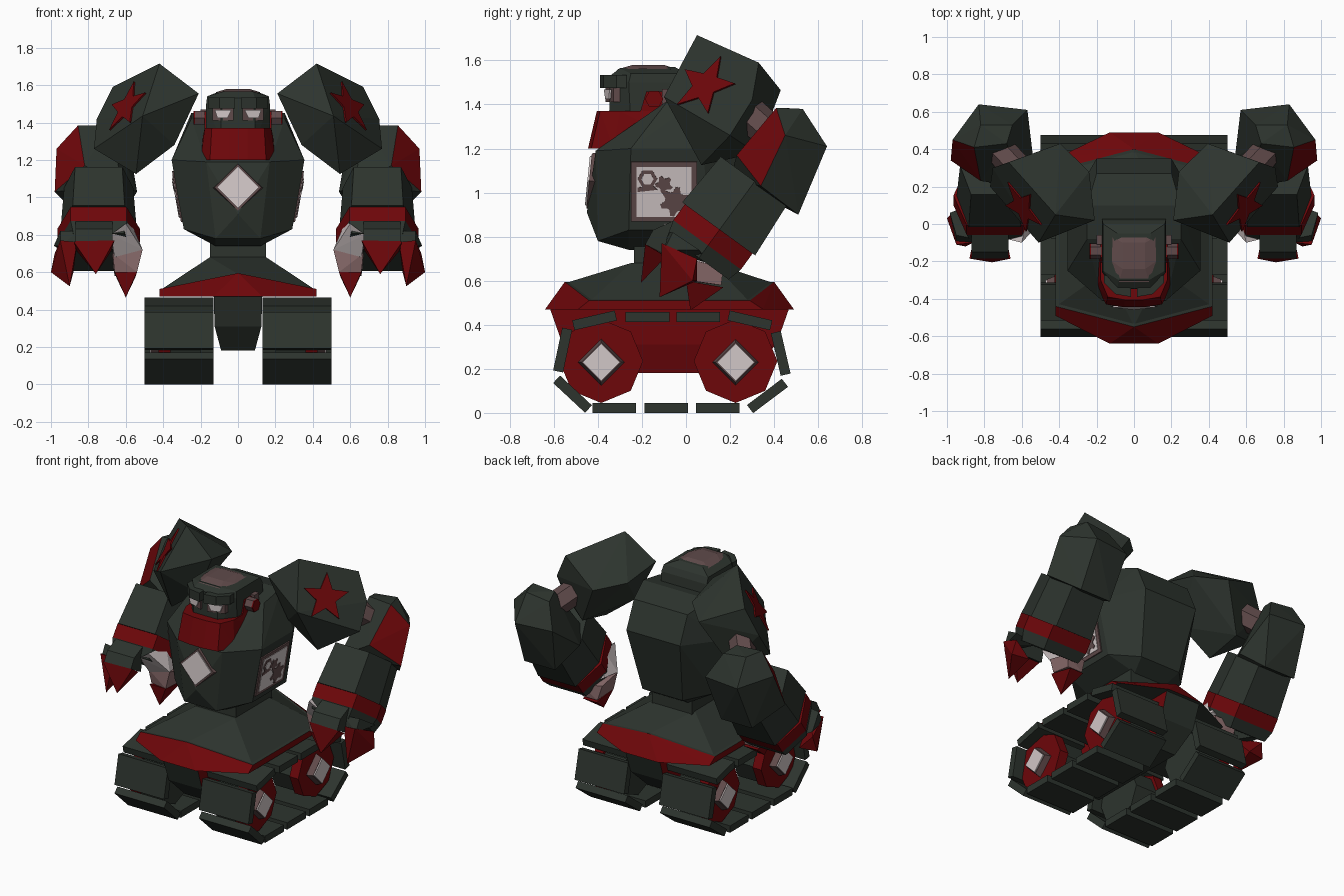
import bpy, bmesh, math
from mathutils import Vector, Matrix

if "Cube" in bpy.data.objects:
    bpy.data.objects.remove(bpy.data.objects["Cube"])

# Flat colours
def mat(name, c):
    m = bpy.data.materials.new(name)
    m.diffuse_color = (*c, 1)
    m.use_nodes = True
    m.node_tree.nodes["Principled BSDF"].inputs["Base Color"].default_value = m.diffuse_color
    return m

GREEN = mat("dark green", (.026, .034, .027))
RED = mat("deep red", (.155, .002, .003))
BROWN = mat("dusky brown", (.115, .068, .068))
WHITE = mat("pale grey", (.64, .57, .57))
PINK = mat("dusty pink", (.25, .145, .145))
FLIP = Matrix.Diagonal((-1, 1, 1, 1))


def finish(name, bm, mats, rule=None):
    bmesh.ops.recalc_face_normals(bm, faces=bm.faces)
    bm.normal_update()
    if rule:
        for f in bm.faces:
            f.material_index = rule(f.normal, f.calc_center_median())
    me = bpy.data.meshes.new(name)
    bm.to_mesh(me)
    bm.free()
    for m in mats:
        me.materials.append(m)
    ob = bpy.data.objects.new(name, me)
    bpy.context.collection.objects.link(ob)


def hull(name, pts, mats, rule=None, sym=False, pair=False):
    """Convex solid; sym mirrors its points, pair makes left and right copies."""
    for s in ((1, -1) if pair else (1,)):
        allp = [(s * x, y, z) for x, y, z in pts]
        if sym:
            allp += [(-x, y, z) for x, y, z in pts if x]
        bm = bmesh.new()
        vs = [bm.verts.new(p) for p in allp]
        bmesh.ops.convex_hull(bm, input=vs)
        loose = [v for v in bm.verts if not v.link_faces]
        bmesh.ops.delete(bm, geom=loose, context='VERTS')
        bmesh.ops.dissolve_limit(bm, angle_limit=.03, verts=bm.verts, edges=bm.edges)
        finish(name + ("" if not pair else "_right" if s > 0 else "_left"), bm, mats, rule)


def prism(name, pts, M, z0, z1, m, top=1.0, pair=True):
    """2D outline extruded along local z of M, optionally tapered."""
    for s in ((1, -1) if pair else (1,)):
        bm = bmesh.new()
        T = FLIP @ M if s < 0 else M
        a = [bm.verts.new(T @ Vector((x, y, z0))) for x, y in pts]
        b = [bm.verts.new(T @ Vector((x * top, y * top, z1))) for x, y in pts]
        bm.faces.new(a)
        bm.faces.new(b)
        n = len(pts)
        for i in range(n):
            bm.faces.new((a[i], a[(i + 1) % n], b[(i + 1) % n], b[i]))
        finish(name + ("" if not pair else "_right" if s > 0 else "_left"), bm, [m])


def frame(o, x, y):
    x = Vector(x).normalized()
    z = x.cross(Vector(y)).normalized()
    y = z.cross(x)
    return Matrix.Translation(o) @ Matrix((x, y, z)).transposed().to_4x4()


def ngon(n, r, a0=0):
    return [(r * math.cos(a0 + i * math.tau / n), r * math.sin(a0 + i * math.tau / n)) for i in range(n)]


def rect(a, b):
    return [(-a, -b), (a, -b), (a, b), (-a, b)]


def side(x, y, z):  # outline drawn in (y, z), extruded outward along x
    return frame((x, y, z), (0, 1, 0), (0, 0, 1))


# Track pads around each wheel pair: y, z, tilt in degrees
pads = [(-.415, .42, 13), (-.175, .435, 0), (.055, .435, 0), (.29, .42, -13),
        (.43, .27, -77), (.37, .077, 37), (.145, .023, 0), (-.09, .023, 0),
        (-.325, .023, 0), (-.515, .085, -43), (-.56, .285, 78)]
for y, z, a in pads:
    M = side(.13, y, z) @ Matrix.Rotation(math.radians(a), 4, 'Z')
    prism("track_pad", rect(.099, .023), M, 0, .37, GREEN)

# Wheels with inner drums and diamond hubs
for y in (-.385, .225):
    prism("wheel_drum", ngon(8, .17), side(.2, y, .23), 0, .16, GREEN)
    prism("wheel", ngon(8, .19), side(.36, y, .235), 0, .065, RED)
    prism("hub_frame", ngon(4, .105), side(.425, y, .23), 0, .04, BROWN, .86)
    prism("hub_gem", ngon(4, .085), side(.465, y, .23), 0, .008, WHITE)

# Keel between the tracks: red flanks, green front and underside
hull("keel", [(.13, -.62, .48), (.13, .47, .48), (.125, -.56, .31), (.125, .41, .31),
              (.09, -.44, .18), (.09, .28, .18)], [GREEN, RED],
     lambda n, c: 1 if abs(n.x) > .7 else 0, sym=True)

# Skirt: red rim, green sloping top
hull("skirt_rim", [(.13, -.64, .47), (.42, -.49, .47), (.42, .35, .47), (.13, .49, .47),
                   (0, -.55, .595), (.42, -.44, .51), (.42, .29, .51), (0, .40, .595)],
     [GREEN, RED], lambda n, c: 1 if -.6 < n.z < .8 and c.z < .575 else 0, sym=True)
hull("skirt_top", [(0, -.545, .59), (.41, -.435, .508), (.41, .285, .508), (0, .395, .59),
                   (.15, -.25, .68), (.15, .12, .68)], [GREEN], sym=True)
hull("waist", [(.15, y, z) for y in (-.235, .15) for z in (.64, .8)], [GREEN], sym=True)

# Torso
hull("torso", [(.12, -.26, .74), (.12, .15, .74), (.12, -.40, .78), (.29, -.26, .83),
               (.29, .1, .83), (.15, .25, .8), (0, -.45, .91), (.355, -.25, 1.2),
               (.355, .08, 1.2), (.2, .35, 1.22), (.17, -.41, 1.19), (.25, -.08, 1.42),
               (.25, .1, 1.45), (.2, .27, 1.4)], [GREEN], sym=True)

# Chest diamond
C = frame((0, -.405, 1.05), (1, 0, 0), (0, .1, 1))
prism("chest_frame", ngon(4, .145), C, -.03, .035, BROWN, .86, pair=False)
prism("chest_gem", ngon(4, .112), C, .035, .043, WHITE, pair=False)

# Machinery panels on the torso flanks
P = frame((.322, -.1, 1.005), (0, 1, 0), (.173, 0, .985))
prism("panel_frame", rect(.15, .138), P, -.03, .007, BROWN)
prism("panel_back", rect(.125, .115), P, .007, .01, WHITE)


def gear(x, y, r, teeth, a0):
    out = []
    for i in range(teeth * 4):
        a = a0 + i * math.tau / teeth / 4
        k = r if i % 4 < 2 else r * .68
        out.append((x + k * math.cos(a), y + k * math.sin(a)))
    return out


prism("panel_gear_hub", [(x - .075, y + .06) for x, y in ngon(6, .045)], P, .01, .014, BROWN)
prism("panel_gear_center", [(x - .075, y + .06) for x, y in ngon(6, .028)], P, .014, .017, WHITE)
prism("panel_gear_large", gear(.05, -.045, .068, 6, .2), P, .01, .014, BROWN)
prism("panel_gear_small", gear(0, .035, .04, 5, .6), P, .01, .014, BROWN)
prism("panel_strip", [(-.12, 0), (-.03, .01), (-.05, .03), (-.12, .02)], P, .01, .014, BROWN)

# Jaw guard, cheeks and ear bolts
hull("jaw", [(.2, -.1, 1.27), (.2, -.25, 1.215), (.2, -.33, 1.2), (.15, -.43, 1.2), (.05, -.445, 1.2),
             (.178, -.1, 1.37), (.178, -.3, 1.37), (.14, -.39, 1.37), (.05, -.405, 1.37)], [RED], sym=True)
prism("cheek", [(-.21, 1.36), (-.1, 1.36), (-.1, 1.46), (-.18, 1.46)], side(0, 0, 0), .165, .178, RED)
prism("ear_bolt", ngon(6, .042), side(.175, -.145, 1.425), 0, .055, BROWN)
prism("ear_cap", ngon(6, .042), side(.23, -.145, 1.425), 0, .009, RED)
hull("ear_mount", [(x, y, z) for x in (.16, .2) for y in (-.11, -.06) for z in (1.39, 1.47)],
     [BROWN], pair=True)

# Head with brow, eyes and crown plate
hull("head", [(.17, .04, 1.3), (.17, -.25, 1.3), (.09, -.35, 1.3), (.17, .02, 1.5), (.17, -.26, 1.5),
              (.09, -.345, 1.53), (.165, 0, 1.54), (.165, -.25, 1.54), (.09, -.05, 1.57), (.08, -.3, 1.565)],
     [GREEN], sym=True)
hull("crown_plate", [(.115, -.07, 1.56), (.118, -.2, 1.562), (.08, -.31, 1.56), (.07, -.05, 1.562),
                     (.06, -.1, 1.58), (.06, -.24, 1.58)], [BROWN], sym=True)
hull("brow", [(x, y + dy, z) for x, y in ((.015, -.345), (.1, -.33), (.16, -.27)) for dy in (0, -.045)
              for z in (1.475, 1.535)], [GREEN], pair=True)
hull("eye_socket", [(x, y + dy, z) for x, y in ((.025, -.335), (.135, -.30)) for dy in (0, -.03)
                    for z in (1.412, 1.478)], [BROWN], pair=True)
hull("eye", [(x, y, z) for y0 in (0, -.009)
             for x, y, z in ((.035, -.364 + y0, 1.468), (.125, -.338 + y0, 1.468),
                             (.055, -.358 + y0, 1.425), (.11, -.342 + y0, 1.425))], [WHITE], pair=True)

# Shoulder blocks with stars
A, B, D = Vector((.42, .05, 1.715)), Vector((.51, -.1, 1.435)), Vector((.67, .33, 1.59))
hull("shoulder", [A, B, D, (.77, .2, 1.26), (.755, .3, 1.42), (.21, .02, 1.555), (.34, .05, 1.28),
                  (.545, .07, 1.125), (.395, .43, 1.465), (.55, .32, 1.18), (.24, .28, 1.5)],
     [GREEN], pair=True)
n = (B - A).cross(D - A).normalized()
center = Vector((.65, .055, 1.52))
center -= n * (center - A).dot(n)
up = (A - B).normalized()
star = [((.155 if i % 2 == 0 else .066) * math.sin(i * math.pi / 5),
         (.155 if i % 2 == 0 else .066) * math.cos(i * math.pi / 5)) for i in range(10)]
prism("star", star, frame(center, up.cross(n), up), 0, .009, RED)

# Elbow pivot between shoulder and elbow guard
L0, L1 = Vector((.57, .24, 1.40)), Vector((.74, .42, 1.24))
d = (L1 - L0).normalized()
side_v = d.cross(Vector((0, 0, 1)))
prism("elbow_pivot", ngon(6, .08), frame(L0, side_v, d.cross(side_v)), -.02, .24, BROWN)

# Elbow guards, outer front face red
hull("elbow_guard", [(.855, .41, 1.385), (.97, .45, 1.26), (.98, .34, 1.03), (.82, .23, 1.17),
                     (.68, .43, 1.385), (.65, .53, 1.36), (.82, .53, 1.38), (.57, .61, 1.21),
                     (.83, .64, 1.21), (.62, .51, .9), (.85, .51, .9), (.54, .36, 1.03), (.62, .2, 1.06)],
     [GREEN, RED], lambda n, c: 1 if abs(n.x) > .4 and n.y < -.2 and abs(c.x) > .87 and c.z > 1.1 else 0,
     pair=True)

# Forearm tube with red wrist band and cuff
F = frame((.745, .1, .76), (1, 0, 0), (0, -.81, .59))
hexa = [(.22, 0), (.15, .195), (-.15, .195), (-.22, 0), (-.15, -.185), (.15, -.185)]
prism("forearm", hexa, F @ Matrix.Diagonal((.84, .98, 1, 1)), -.36, -.09, GREEN, 1.1)
prism("wrist_band", hexa, F, -.09, 0, RED)
prism("cuff", hexa, F, 0, .07, GREEN, .9)

# Claws: two red fingers with green knuckles and a jointed thumb
hull("outer_knuckle", [(.85, -.08, .82), (.95, -.06, .82), (.985, .06, .74), (.87, .1, .68),
                       (.95, -.1, .74), (.86, -.1, .74)], [GREEN], pair=True)
hull("outer_claw", [(.86, -.1, .76), (.95, -.11, .77), (1, .03, .6), (.88, .05, .6), (.9, -.12, .525),
                    (.98, .05, .7)], [RED], pair=True)
hull("front_knuckle", [(x, y, z) for x in (.67, .87) for y, z in
                       ((-.04, .88), (-.15, .83), (-.185, .765), (-.08, .71))], [GREEN], pair=True)
hull("front_claw", [(.66, -.185, .77), (.88, -.185, .765), (.86, -.09, .71), (.68, -.09, .71),
                    (.76, -.205, .59)], [RED], pair=True)
hull("palm", [(.6, -.1, .86), (.68, -.08, .8), (.51, 0, .72), (.66, 0, .68), (.53, .12, .72),
              (.66, .15, .65), (.57, .05, .86)], [WHITE], pair=True)
hull("thumb", [(.51, 0, .72), (.67, 0, .70), (.52, .15, .68), (.67, .17, .66), (.54, 0, .6),
               (.66, .02, .6), (.55, .16, .58), (.66, .16, .58)], [PINK], pair=True)
hull("thumb_claw", [(.54, 0, .6), (.66, 0, .6), (.55, .17, .57), (.65, .17, .57), (.6, .02, .465)],
     [RED], pair=True)
